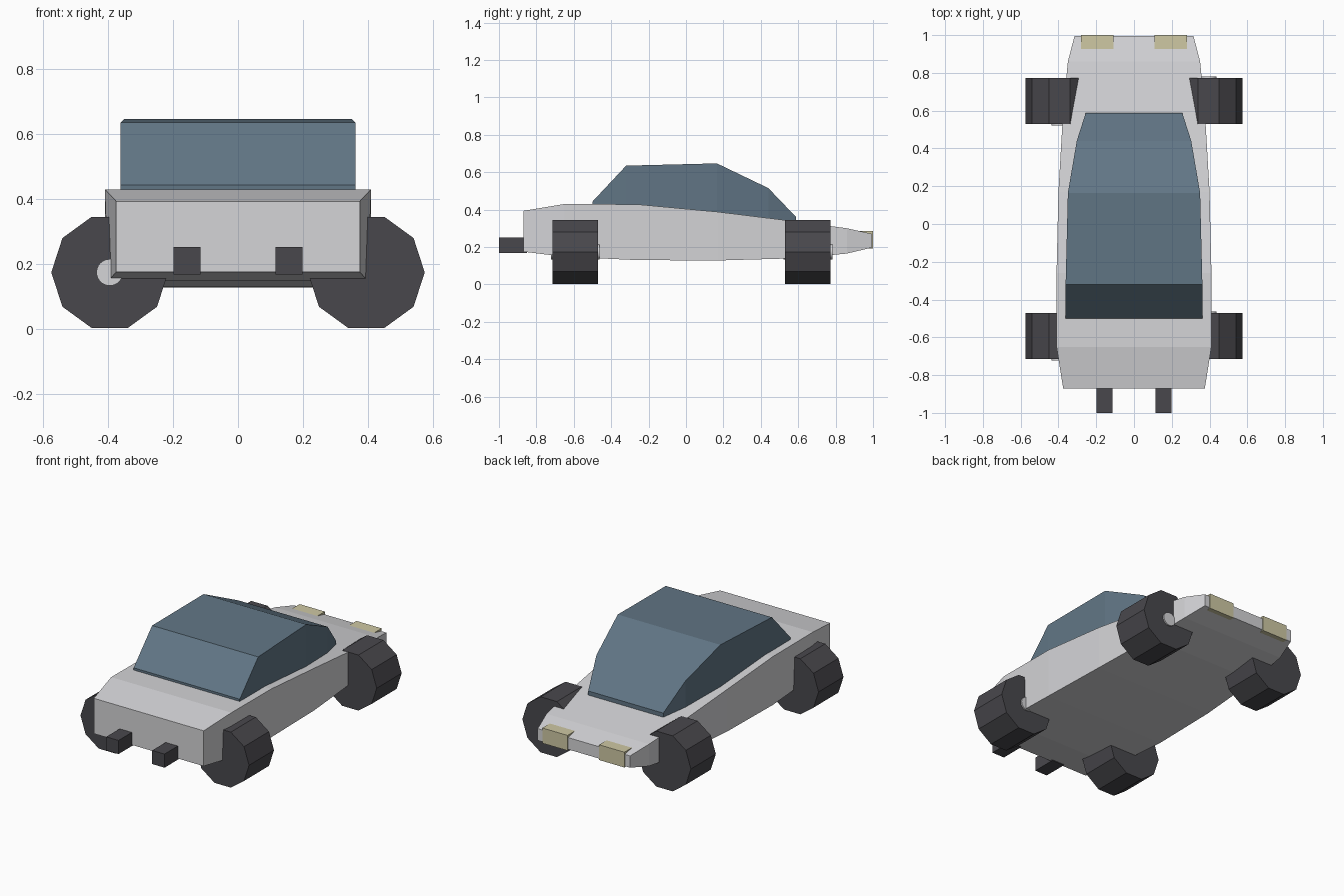
import bpy, bmesh
from mathutils import Matrix

cube = bpy.data.objects.get("Cube")
if cube:
    bpy.data.objects.remove(cube, do_unlink=True)


def material(name, rgb):
    m = bpy.data.materials.new(name)
    m.use_nodes = True
    m.diffuse_color = (*rgb, 1)
    m.node_tree.nodes["Principled BSDF"].inputs["Base Color"].default_value = (*rgb, 1)
    return m


PAINT = material("light grey paint", (0.66, 0.66, 0.68))
GLASS = material("blue grey glass", (0.12, 0.18, 0.235))
RUBBER = material("dark rubber", (0.066, 0.064, 0.073))
LAMP = material("pale yellow lamp", (0.62, 0.58, 0.37))


def finish(bm, name, mat):
    bmesh.ops.recalc_face_normals(bm, faces=bm.faces)
    mesh = bpy.data.meshes.new(name)
    bm.to_mesh(mesh)
    bm.free()
    mesh.materials.append(mat)
    obj = bpy.data.objects.new(name, mesh)
    bpy.context.collection.objects.link(obj)
    return obj


def loft(name, sections, mat):
    """Skin rectangular sections: y, bottom half width, top half width, bottom z, top z."""
    bm = bmesh.new()
    rings = [[bm.verts.new(p) for p in ((-b, y, lo), (b, y, lo), (t, y, hi), (-t, y, hi))]
             for y, b, t, lo, hi in sections]
    for a, c in zip(rings, rings[1:]):
        for i in range(4):
            j = (i + 1) % 4
            bm.faces.new((a[i], a[j], c[j], c[i]))
    bm.faces.new(rings[0])
    bm.faces.new(rings[-1])
    return finish(bm, name, mat)


def box(name, centre, size, mat):
    bm = bmesh.new()
    bmesh.ops.create_cube(bm, size=1, matrix=Matrix.Translation(centre) @ Matrix.Diagonal((*size, 1)))
    return finish(bm, name, mat)


def cylinder(name, centre, radius, length, sides, mat):
    """Cylinder lying along y with a corner pointing along x."""
    bm = bmesh.new()
    bmesh.ops.create_cone(bm, cap_ends=True, segments=sides, radius1=radius, radius2=radius,
                          depth=length, matrix=Matrix.Translation(centre)
                          @ Matrix.Rotation(1.5707963, 4, 'X'))
    # Turn the sides so that the flats rest on the ground
    side = max(v.co.x for v in bm.verts) - centre[0]
    if side < radius * 0.999:
        turn = Matrix.Rotation(3.1415927 / sides, 3, 'Y')
        bmesh.ops.rotate(bm, cent=centre, matrix=turn, verts=bm.verts)
    return finish(bm, name, mat)


# Wedge-shaped body
loft("body", [
    (-0.87, 0.375, 0.375, 0.175, 0.393),
    (-0.65, 0.40, 0.41, 0.148, 0.43),
    (-0.26, 0.41, 0.41, 0.13, 0.428),
    (0.17, 0.40, 0.40, 0.128, 0.388),
    (0.60, 0.375, 0.375, 0.14, 0.335),
    (0.86, 0.35, 0.35, 0.165, 0.30),
    (0.995, 0.315, 0.315, 0.197, 0.27),
], PAINT)

# Glass cabin, sunk slightly into the body
loft("cabin", [
    (-0.50, 0.362, 0.362, 0.41, 0.443),
    (-0.32, 0.362, 0.362, 0.40, 0.635),
    (0.165, 0.35, 0.35, 0.36, 0.647),
    (0.44, 0.303, 0.303, 0.33, 0.515),
    (0.587, 0.256, 0.256, 0.31, 0.362),
], GLASS)

# Wheels, hubs, exhausts and lamps on both sides
for side, label in ((-1, "right"), (1, "left")):
    for y, end in ((-0.592, "front"), (0.652, "back")):
        x = side * 0.395
        cylinder(f"{end}_{label}_wheel", (x, y, 0.174), 0.18, 0.243, 10, RUBBER)
        hub = cylinder(f"{end}_{label}_hub", (x, y + side * 0.115, 0.174), 0.041, 0.03, 24, PAINT)
        for face in hub.data.polygons:
            face.use_smooth = len(face.vertices) == 4
    box(f"{label}_exhaust", (side * 0.157, -0.925, 0.21), (0.084, 0.15, 0.084), RUBBER)
    box(f"{label}_lamp", (side * 0.194, 0.963, 0.238), (0.172, 0.074, 0.094), LAMP)
